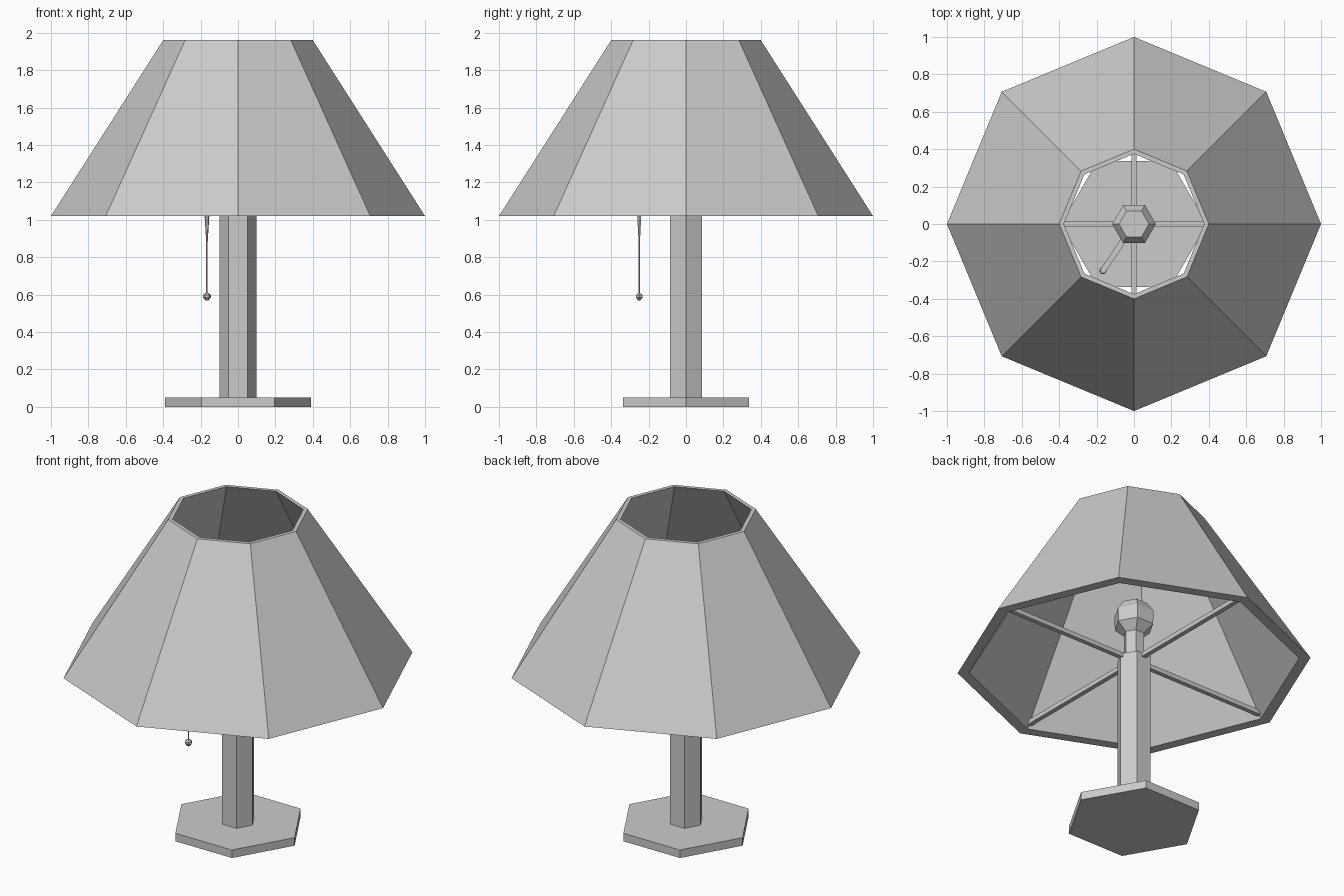
import bpy, bmesh
from math import sin, cos, tau, radians
from mathutils import Vector, Matrix

if "Cube" in bpy.data.objects:
    bpy.data.objects.remove(bpy.data.objects["Cube"])


def finish(name, bm):
    bmesh.ops.recalc_face_normals(bm, faces=bm.faces)
    mesh = bpy.data.meshes.new(name)
    bm.to_mesh(mesh)
    bm.free()
    obj = bpy.data.objects.new(name, mesh)
    bpy.context.collection.objects.link(obj)
    return obj


def lathe(name, profile, sides, hollow=False, centre=(0, 0)):
    """Turn (radius, z) points about a vertical axis; hollow joins the last ring to the first."""
    bm = bmesh.new()
    rings = [[bm.verts.new((centre[0] + r * cos(tau * i / sides),
                            centre[1] + r * sin(tau * i / sides), z))
              for i in range(sides)] for r, z in profile]
    pairs = list(zip(rings, rings[1:]))
    if hollow:
        pairs.append((rings[-1], rings[0]))
    else:
        bm.faces.new(rings[0])
        bm.faces.new(rings[-1])
    for a, b in pairs:
        for i in range(sides):
            j = (i + 1) % sides
            bm.faces.new((a[i], a[j], b[j], b[i]))
    return finish(name, bm)


def bar(name, start, end, angle, z, width, height):
    """Horizontal bar running outwards from the axis at the given angle."""
    bm = bmesh.new()
    bmesh.ops.create_cube(bm, size=1)
    bm.transform(Matrix.Rotation(radians(angle), 4, 'Z')
                 @ Matrix.Translation(Vector(((start + end) / 2, 0, z)))
                 @ Matrix.Diagonal((end - start, width, height, 1)))
    return finish(name, bm)


# Stand
lathe("base", [(0.39, 0), (0.39, 0.05)], 6)
lathe("post", [(0.1, 0.05), (0.1, 1.06)], 6)

# Socket and bulb
lathe("socket", [(0.06, 1.06), (0.06, 1.24)], 6)
lathe("bulb", [(0.06, 1.22), (0.115, 1.27), (0.117, 1.355), (0.08, 1.41)], 6)

# Shade with thick wall, and the four spokes holding it
lathe("shade", [(1, 1.02), (0.4, 1.96), (0.375, 1.96), (0.935, 1.02)], 8, hollow=True)
for k in range(4):
    bar(f"spoke_{k + 1}", 0.05, 0.93, 90 * k, 1.05, 0.028, 0.028)

# Pull switch: arm, tapered cord and bead
pull = (-0.166, -0.25)
bar("switch_arm", 0.05, 0.31, 236.4, 1.12, 0.03, 0.03)
lathe("pull_cord", [(0.018, 1.11), (0.004, 0.88), (0.004, 0.6)], 6, centre=pull)
lathe("pull_bead", [(0.006, 0.61), (0.021, 0.597), (0.021, 0.585), (0.006, 0.568)], 6, centre=pull)
